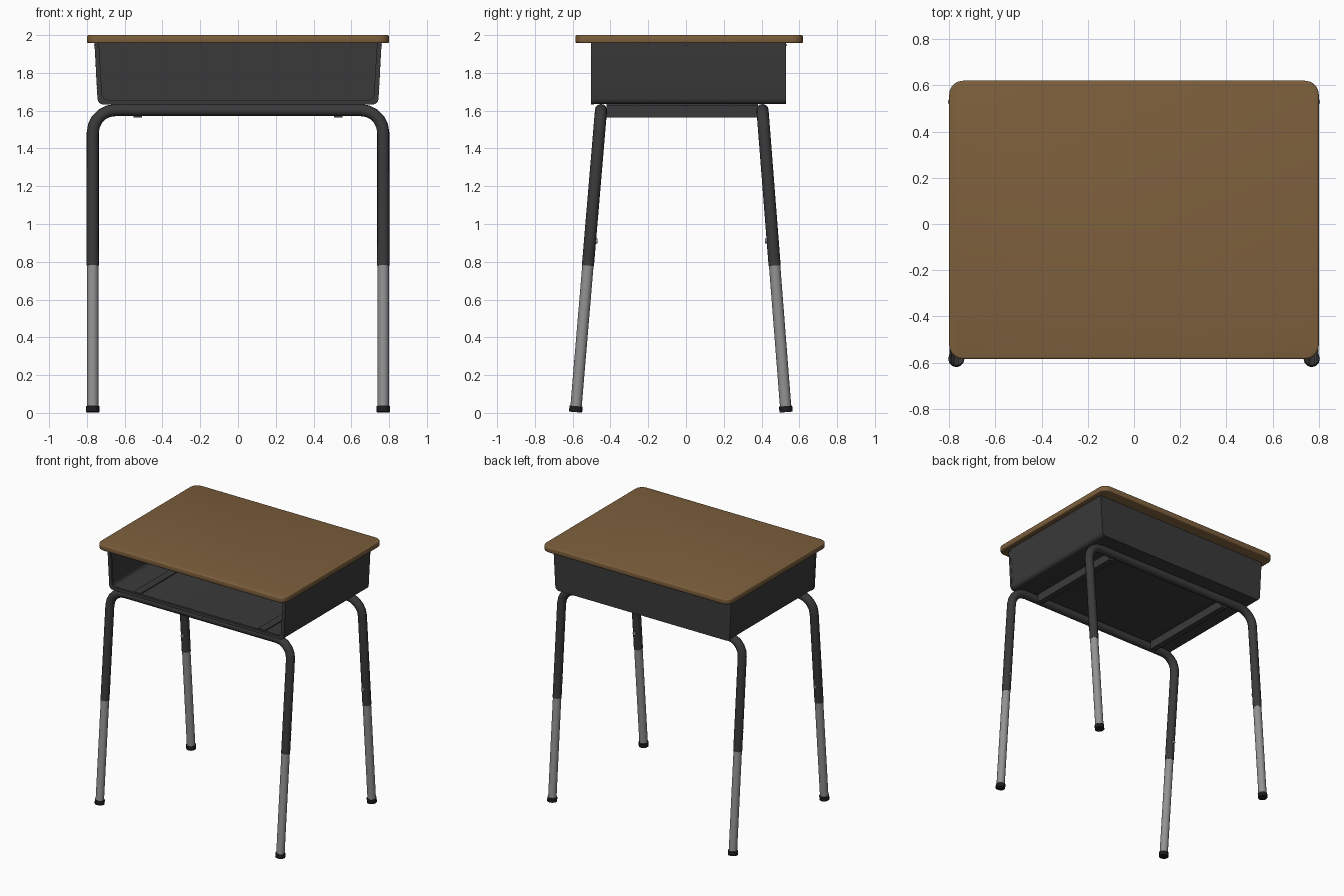
import bpy, bmesh, math
from mathutils import Vector, Matrix

if "Cube" in bpy.data.objects:
    bpy.data.objects.remove(bpy.data.objects["Cube"])


def material(name, r, g, b):
    m = bpy.data.materials.new(name)
    m.diffuse_color = (r, g, b, 1)
    m.use_nodes = True
    m.node_tree.nodes["Principled BSDF"].inputs["Base Color"].default_value = m.diffuse_color
    return m


WOOD = material("wood brown", 0.205, 0.115, 0.046)
DARK = material("dark grey paint", 0.042, 0.042, 0.043)
STEEL = material("steel grey", 0.29, 0.29, 0.29)
BLACK = material("black rubber", 0.012, 0.012, 0.012)


def finish(name, bm, mat):
    bmesh.ops.recalc_face_normals(bm, faces=bm.faces)
    me = bpy.data.meshes.new(name)
    bm.to_mesh(me)
    bm.free()
    ob = bpy.data.objects.new(name, me)
    bpy.context.collection.objects.link(ob)
    me.materials.append(mat)
    bpy.ops.object.select_all(action='DESELECT')
    ob.select_set(True)
    bpy.context.view_layer.objects.active = ob
    bpy.ops.object.shade_smooth_by_angle(angle=math.radians(40))
    return ob


def add_box(bm, lo, hi):
    vs = bmesh.ops.create_cube(bm, size=1)['verts']
    for v in vs:
        v.co = Vector([lo[i] + (v.co[i] + 0.5) * (hi[i] - lo[i]) for i in range(3)])
    return vs


def tube(name, pts, r, mat, sides=16):
    """Round tube swept along a planar path, with capped ends."""
    pts = [Vector(p) for p in pts]
    # normal of the plane the path lies in
    nrm = Vector((1, 0, 0))
    for p in pts[2:]:
        c = (pts[1] - pts[0]).cross(p - pts[0])
        if c.length > 1e-4:
            nrm = c.normalized()
    bm = bmesh.new()
    rings = []
    for i, p in enumerate(pts):
        t = (pts[min(i + 1, len(pts) - 1)] - pts[max(i - 1, 0)])
        if 0 < i < len(pts) - 1:  # bisect the two neighbouring directions
            t = (pts[i + 1] - p).normalized() + (p - pts[i - 1]).normalized()
        t.normalize()
        u = nrm.cross(t).normalized()
        w = t.cross(u)
        rings.append([bm.verts.new(p + r * (math.cos(a) * u + math.sin(a) * w))
                      for a in (2 * math.pi * k / sides for k in range(sides))])
    for a, b in zip(rings, rings[1:]):
        for k in range(sides):
            n = (k + 1) % sides
            bm.faces.new((a[k], a[n], b[n], b[k]))
    bm.faces.new(rings[0])
    bm.faces.new(rings[-1])
    return finish(name, bm, mat)


# Desktop with rounded corners and softened rim
bm = bmesh.new()
add_box(bm, (-0.8, -0.585, 1.957), (0.8, 0.62, 2.0))
vert = [e for e in bm.edges if abs(e.verts[0].co.z - e.verts[1].co.z) > 0.01]
bmesh.ops.bevel(bm, geom=vert, offset=0.06, segments=5, profile=0.5, affect='EDGES')
rim = [e for e in bm.edges if abs(e.verts[0].co.z - e.verts[1].co.z) < 1e-4]
bmesh.ops.bevel(bm, geom=rim, offset=0.009, segments=3, profile=0.5, affect='EDGES')
finish("desktop", bm, WOOD)


# Book box: flared U profile, open at the front
def profile(inset, y):
    right = [(0.758 - inset, 1.957)]
    r, cx, cz = 0.03, 0.712 - inset, 1.665 + inset
    for k in range(5):
        a = math.radians(-90 * k / 4)
        right.append((cx + r * math.cos(a), cz + r * math.sin(a)))
    return [Vector((x, y, z)) for x, z in right] + \
           [Vector((-x, y, z)) for x, z in reversed(right)]


Y0, Y1 = -0.5, 0.53


def skin(bm, a, b):
    for k in range(len(a) - 1):
        bm.faces.new((a[k], a[k + 1], b[k + 1], b[k]))


bm = bmesh.new()
of, ob_, inn_f, inn_b = [[bm.verts.new(p) for p in profile(i, y)] for i, y in
                         ((0, Y0), (0, Y1), (0.008, Y0), (0.008, Y1 - 0.008))]
skin(bm, of, ob_)
skin(bm, inn_f, inn_b)
skin(bm, of, inn_f)
bm.faces.new(ob_)
bm.faces.new(inn_b)
for s in (0, -1):
    bm.faces.new((of[s], ob_[s], inn_b[s], inn_f[s]))
bm.faces.new((ob_[0], ob_[-1], inn_b[-1], inn_b[0]))
finish("book_box", bm, DARK)

# Folded lip around the box opening
bm = bmesh.new()
loops = [[bm.verts.new(p) for p in profile(i, y)] for i, y in
         ((-0.002, Y0 - 0.004), (0.022, Y0 - 0.004), (0.022, Y0 + 0.014), (-0.002, Y0 + 0.014))]
for k in range(4):
    skin(bm, loops[k], loops[(k + 1) % 4])
for s in (0, -1):
    bm.faces.new([l[s] for l in loops])
finish("box_front_lip", bm, DARK)

# Stretcher channels under the box, with raised strips inside it
for side, sx in (("left", -1), ("right", 1)):
    bm = bmesh.new()
    add_box(bm, (sx * 0.53 - 0.022, -0.42, 1.565), (sx * 0.53 + 0.022, 0.38, 1.636))
    add_box(bm, (sx * 0.53 - 0.045, -0.42, 1.628), (sx * 0.53 + 0.045, 0.38, 1.636))
    add_box(bm, (sx * 0.53 - 0.03, -0.47, 1.641), (sx * 0.53 + 0.03, 0.45, 1.65))
    finish(side + "_stretcher", bm, DARK)

# Leg frames: (name, foot y, slope of y with height, inward direction)
for name, fy, slope, inward in (("front", -0.585, 0.135 / 1.603, 1),
                                ("rear", 0.53, -0.125 / 1.603, -1)):
    def at(x, z):
        return (x, fy + slope * z, z)

    R, top, lx = 0.12, 1.603, 0.769
    half = [(lx, 0.78)] + [(lx - R + R * math.cos(a), top - R + R * math.sin(a))
                           for a in (math.radians(90 * k / 5) for k in range(6))]
    path = [at(x, z) for x, z in half] + [at(-x, z) for x, z in reversed(half)]
    tube(name + "_leg_frame", path, 0.032, DARK)
    for side, sx in (("left", -1), ("right", 1)):
        tag = f"{name}_{side}_"
        tube(tag + "lower_leg", [at(sx * lx, 0.02), at(sx * lx, 0.8)], 0.03, STEEL)
        tube(tag + "foot", [at(sx * lx, 0.004), at(sx * lx, 0.014), at(sx * lx, 0.036)],
             0.035, BLACK, 12)
        # height adjustment screw on the inner side
        x, y, z = at(sx * lx, 0.91)
        tube(tag + "height_screw", [(x, y + inward * 0.025, z), (x, y + inward * 0.041, z)],
             0.013, STEEL, 10)

# Small rivets on the box
bm = bmesh.new()


def rivet(*p):
    bmesh.ops.create_uvsphere(bm, u_segments=8, v_segments=4, radius=0.005,
                              matrix=Matrix.Translation(p))


for x in (-0.6, -0.3, 0, 0.3, 0.6):
    rivet(x, Y1, 1.948)
for sx in (-1, 1):
    for y in (-0.25, 0, 0.25):
        rivet(sx * 0.757, y, 1.948)
        rivet(sx * 0.565, y, 1.628)
    for z in (1.72, 1.78, 1.84):
        rivet(sx * (0.742 + (z - 1.665) * 0.055), -0.475, z)
finish("box_rivets", bm, STEEL)
